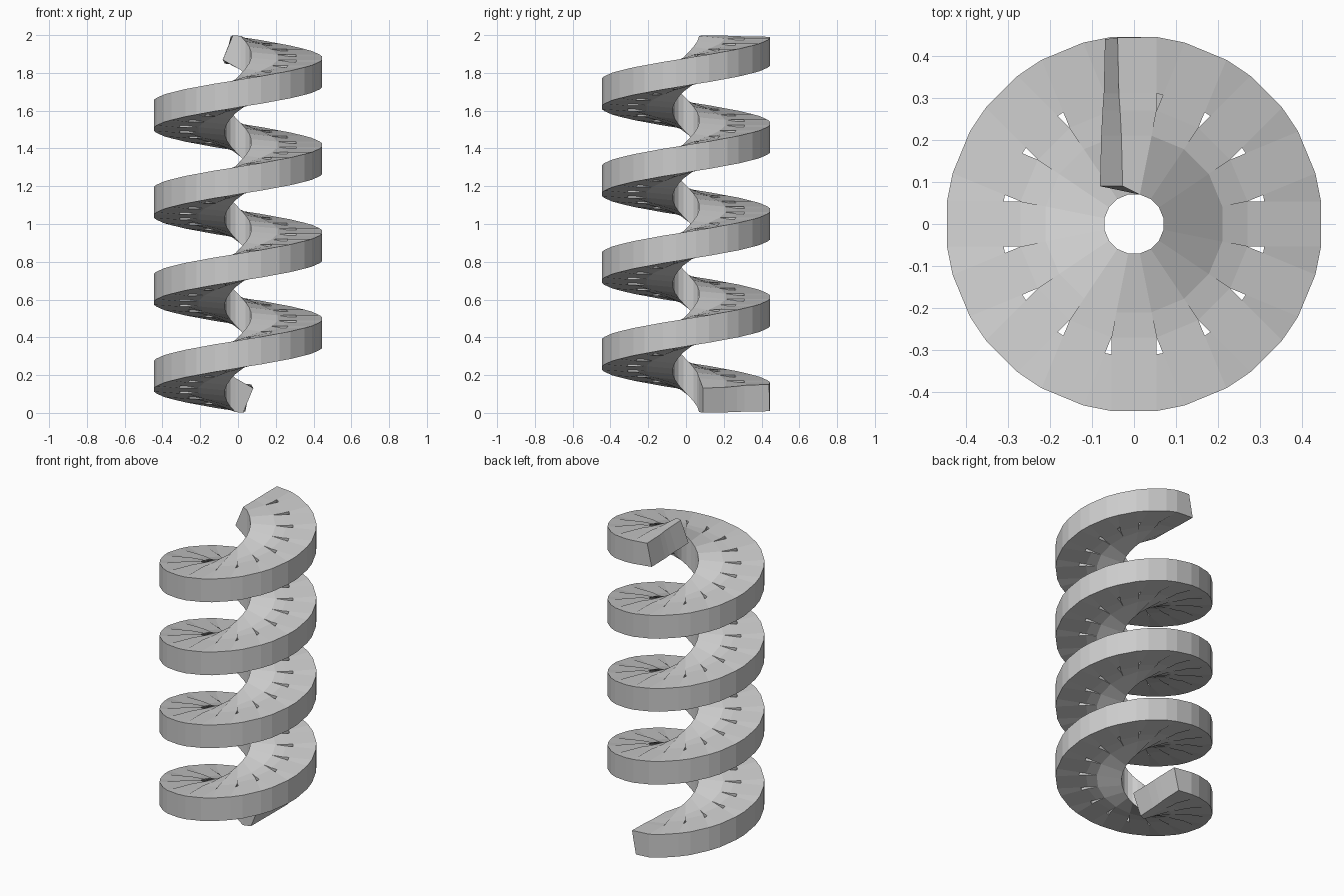
import bpy, bmesh, math
from mathutils import Matrix, Vector

if "Cube" in bpy.data.objects:
    bpy.data.objects.remove(bpy.data.objects["Cube"])

PITCH, Z0, STEPS, TURNS = 0.46, 0.08, 16, 4
SEG = 2 * math.pi / STEPS
LAST = STEPS * TURNS
RADII = [0.07, 0.21, 0.27, 0.31, 0.445]
HALF = [0.09, 0.077, 0.073, 0.073, 0.073]      # half thickness at each radius
BLOCK_W = 0.27 * math.tan(SEG / 2)             # half width of a tread block

bm = bmesh.new()


def corner(k, side, i, up):
    """One vertex of tread k: side -1/+1, radius index i, up -1/+1."""
    r = RADII[i]
    z = Z0 + PITCH * k / STEPS
    at_end = (k == 0 and side < 0) or (k == LAST and side > 0)
    if at_end:                                  # leaning, parallel end cut
        t = i / 4
        s = side * 0.054 - up * (0.027 - 0.012 * t)
        r = max(r, 0.09)
        if i == 4:
            r = math.sqrt(0.445 ** 2 - s * s)
        z += side * 0.014 * (1 - t) + up * (0.065 + 0.006 * t)
    else:
        s = side * min(r * math.tan(SEG / 2), BLOCK_W)
        z += side * (PITCH / 32 if i < 2 else 0.0092) + up * HALF[i]
    rot = Matrix.Rotation(k * SEG, 3, 'Z')
    return bm.verts.new(rot @ Vector((-s, r, z)))


def grid(k):
    return {(s, i, u): corner(k, s, i, u)
            for s in (-1, 1) for i in range(5) for u in (-1, 1)}


def quad(a, b, c, d):
    bm.faces.new((a, b, c, d))


treads = [grid(k) for k in range(LAST + 1)]

# Tread blocks: top, bottom, inner and outer faces
for g in treads:
    for i in range(4):
        for u in (-1, 1):
            quad(g[-1, i, u], g[1, i, u], g[1, i + 1, u], g[-1, i + 1, u])
    for i in (0, 4):
        quad(g[-1, i, -1], g[1, i, -1], g[1, i, 1], g[-1, i, 1])

# Risers, outer wedges and narrow slits between neighbouring blocks
for a, b in zip(treads, treads[1:]):
    for i in (1, 3):
        for u in (-1, 1):
            quad(a[1, i, u], b[-1, i, u], b[-1, i + 1, u], a[1, i + 1, u])
    for i in (3, 4):
        quad(a[1, i, -1], b[-1, i, -1], b[-1, i, 1], a[1, i, 1])
    for g, s in ((a, 1), (b, -1)):
        quad(g[s, 2, -1], g[s, 3, -1], g[s, 3, 1], g[s, 2, 1])

# End caps
for g, s in ((treads[0], -1), (treads[-1], 1)):
    for i in range(4):
        quad(g[s, i, -1], g[s, i + 1, -1], g[s, i + 1, 1], g[s, i, 1])

bmesh.ops.remove_doubles(bm, verts=bm.verts, dist=0.0005)
bmesh.ops.recalc_face_normals(bm, faces=bm.faces)

mesh = bpy.data.meshes.new("spiral_ramp")
bm.to_mesh(mesh)
bm.free()
ramp = bpy.data.objects.new("spiral_ramp", mesh)
bpy.context.collection.objects.link(ramp)

grey = bpy.data.materials.new("plain grey")
grey.diffuse_color = (0.6, 0.6, 0.6, 1)
grey.use_nodes = True
grey.node_tree.nodes["Principled BSDF"].inputs["Base Color"].default_value = grey.diffuse_color
mesh.materials.append(grey)
